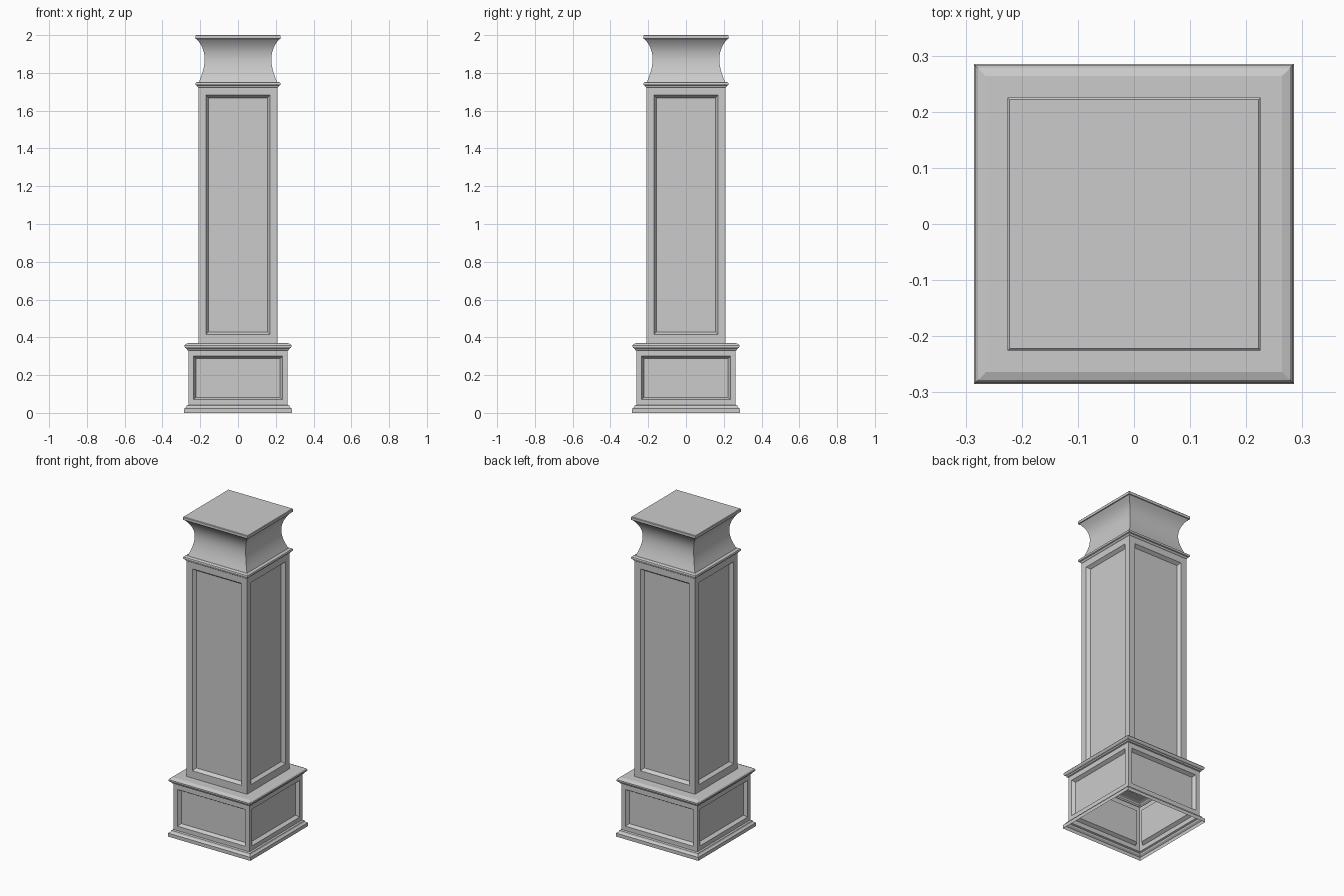
import bpy, bmesh
from mathutils import Vector

if "Cube" in bpy.data.objects:
    bpy.data.objects.remove(bpy.data.objects["Cube"])


def square_sweep(name, profile, cap=False, panels=None, smooth=False):
    """Stack square rings from (half width, z) points; recess panels in one tier."""
    bm = bmesh.new()
    corners = ((-1, -1), (1, -1), (1, 1), (-1, 1))
    rings = [[bm.verts.new((sx * w, sy * w, z)) for sx, sy in corners]
             for w, z in profile]
    for r, (a, b) in enumerate(zip(rings, rings[1:])):
        for i in range(4):
            j = (i + 1) % 4
            if not panels or r != panels[0]:
                bm.faces.new((a[i], a[j], b[j], b[i]))
                continue
            # nested rectangles: frame, sloping edge, sunken panel
            _, half, low, high, slope, depth = panels
            n = Vector(((0, -1, 0), (1, 0, 0), (0, 1, 0), (-1, 0, 0))[i])
            t = Vector((-n.y, n.x, 0))
            w = profile[r][0]

            def rect(inset, d):
                h = half - inset
                return [bm.verts.new(n * (w - d) + t * s * h + Vector((0, 0, z)))
                        for s, z in ((-1, low + inset), (1, low + inset),
                                     (1, high - inset), (-1, high - inset))]
            loops = [[a[i], a[j], b[j], b[i]], rect(0, 0), rect(slope, depth)]
            for o, p in zip(loops, loops[1:]):
                for k in range(4):
                    m = (k + 1) % 4
                    bm.faces.new((o[k], o[m], p[m], p[k]))
            bm.faces.new(loops[-1])
    if cap:
        bm.faces.new(rings[-1])
    mesh = bpy.data.meshes.new(name)
    bm.to_mesh(mesh)
    bm.free()
    ob = bpy.data.objects.new(name, mesh)
    bpy.context.collection.objects.link(ob)
    if smooth:
        bpy.context.view_layer.objects.active = ob
        ob.select_set(True)
        bpy.ops.object.shade_smooth_by_angle(angle=0.6)
        ob.select_set(False)
    return ob


# Plinth foot, open underneath
square_sweep("plinth_foot", [(.285, 0), (.285, .022), (.28, .026), (.275, .03),
                             (.272, .038), (.263, .042)])
# Pedestal with four sunken panels
square_sweep("pedestal", [(.263, .042), (.263, .33)],
             panels=(0, .235, .07, .30, .012, .02))
# Rounded ledge on the pedestal
square_sweep("pedestal_ledge", [(.263, .33), (.27, .333), (.272, .341), (.279, .344),
                                (.283, .35), (.283, .357), (.278, .364), (.264, .369),
                                (.21, .369)])
# Tall shaft with four sunken panels
square_sweep("shaft", [(.21, .369), (.21, 1.722)],
             panels=(0, .17, .415, 1.682, .014, .02))
# Collar moulding
square_sweep("collar", [(.21, 1.722), (.215, 1.726), (.217, 1.732), (.223, 1.735),
                        (.225, 1.741), (.223, 1.748), (.217, 1.752), (.206, 1.753)])

# Concave capital, a smooth curve through four control points
ctrl = [Vector(p) for p in ((.206, 1.753), (.165, 1.85), (.165, 1.92), (.22, 1.98))]
curve = []
for k in range(15):
    t = k / 14
    p = (ctrl[0] * (1 - t) ** 3 + ctrl[1] * 3 * t * (1 - t) ** 2
         + ctrl[2] * 3 * t * t * (1 - t) + ctrl[3] * t ** 3)
    curve.append((p.x, p.y))
square_sweep("capital", curve, smooth=True)
# Top slab
square_sweep("top_slab", [(.22, 1.98), (.225, 1.981), (.225, 1.997), (.222, 2.0)], cap=True)
